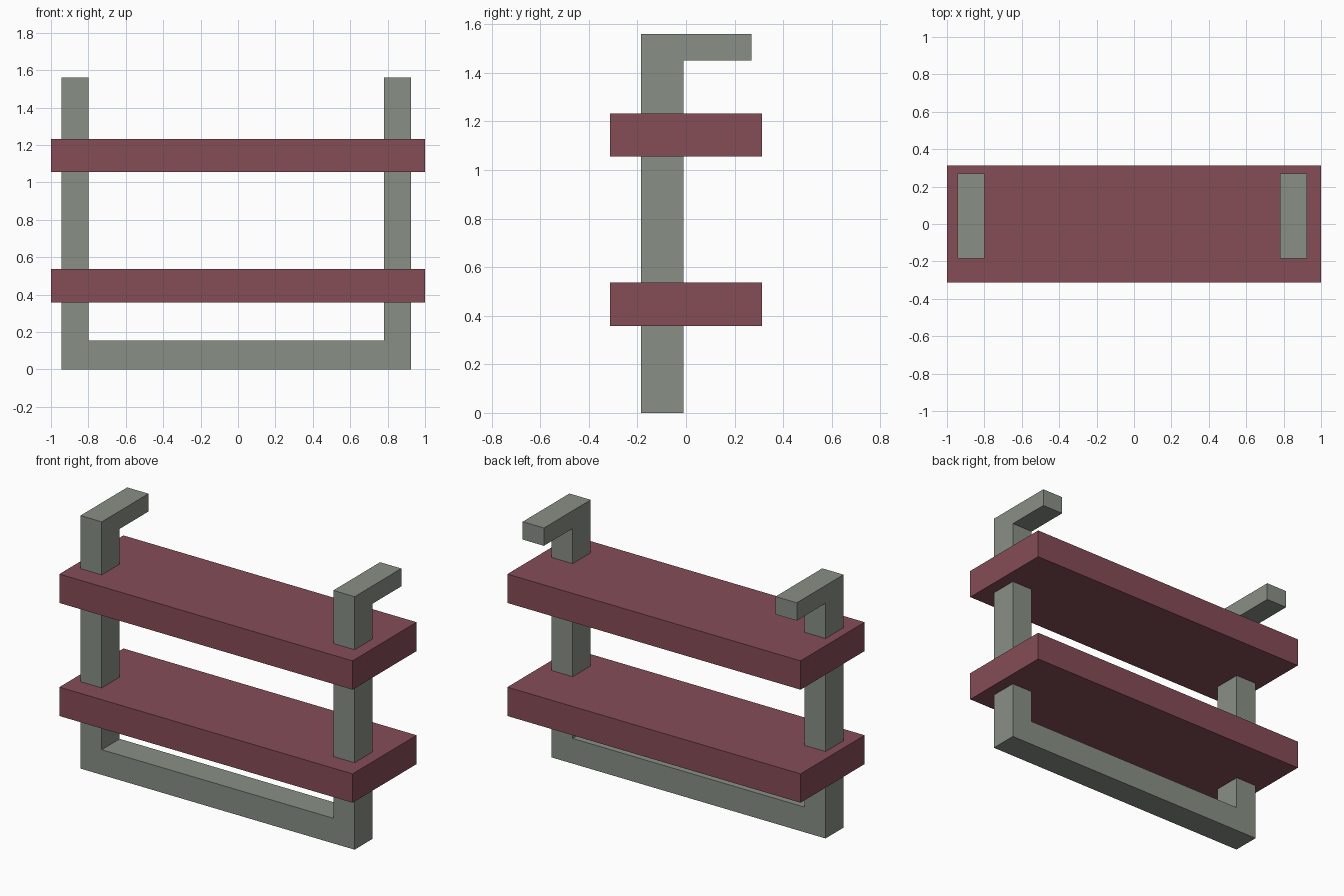
import bpy, bmesh

if "Cube" in bpy.data.objects:
    bpy.data.objects.remove(bpy.data.objects["Cube"])


def material(name, rgb):
    m = bpy.data.materials.new(name)
    m.diffuse_color = (*rgb, 1.0)
    m.use_nodes = True
    m.node_tree.nodes["Principled BSDF"].inputs["Base Color"].default_value = m.diffuse_color
    return m


def add_object(name, bm, mat):
    bmesh.ops.recalc_face_normals(bm, faces=bm.faces)
    mesh = bpy.data.meshes.new(name)
    bm.to_mesh(mesh)
    bm.free()
    mesh.materials.append(mat)
    obj = bpy.data.objects.new(name, mesh)
    bpy.context.collection.objects.link(obj)
    return obj


def extrude_y(bm, faces, dist):
    """Extrude faces along y, dropping the faces they started from."""
    res = bmesh.ops.extrude_face_region(bm, geom=faces, use_keep_orig=True)
    verts = [g for g in res["geom"] if isinstance(g, bmesh.types.BMVert)]
    bmesh.ops.translate(bm, verts=verts, vec=(0, dist, 0))
    return [g for g in res["geom"] if isinstance(g, bmesh.types.BMFace)]


grey = material("grey_green_metal", (0.25, 0.278, 0.235))
red = material("dull_red_wood", (0.235, 0.074, 0.095))

# U-shaped frame: front profile laid out as cells, extruded to the back
xs = (-0.945, -0.80, 0.78, 0.925)
zs = (0.0, 0.155, 1.45, 1.56)
front_y, back_y, hook_y = -0.185, -0.01, 0.27
cells = [(0, 0), (1, 0), (2, 0), (0, 1), (2, 1), (0, 2), (2, 2)]

bm = bmesh.new()
grid = {(i, k): bm.verts.new((xs[i], front_y, zs[k]))
        for i in range(4) for k in range(4)}
profile = [bm.faces.new([grid[i, k], grid[i + 1, k],
                         grid[i + 1, k + 1], grid[i, k + 1]])
           for i, k in cells]
back = extrude_y(bm, profile, back_y - front_y)

# Hooks at the post tops, reaching backwards
tips = [f for f in back if f.calc_center_median().z > zs[2]]
extrude_y(bm, tips, hook_y - back_y)
bmesh.ops.delete(bm, geom=tips, context="FACES_ONLY")
bmesh.ops.dissolve_limit(bm, angle_limit=0.01, verts=bm.verts, edges=bm.edges)
add_object("frame", bm, grey)

# Two shelves threaded on the posts
for name, z0 in (("lower_shelf", 0.358), ("upper_shelf", 1.055)):
    bm = bmesh.new()
    bmesh.ops.create_cube(bm, size=1)
    bmesh.ops.scale(bm, verts=bm.verts, vec=(2.0, 0.624, 0.178))
    shelf = add_object(name, bm, red)
    shelf.location.z = z0 + 0.089
